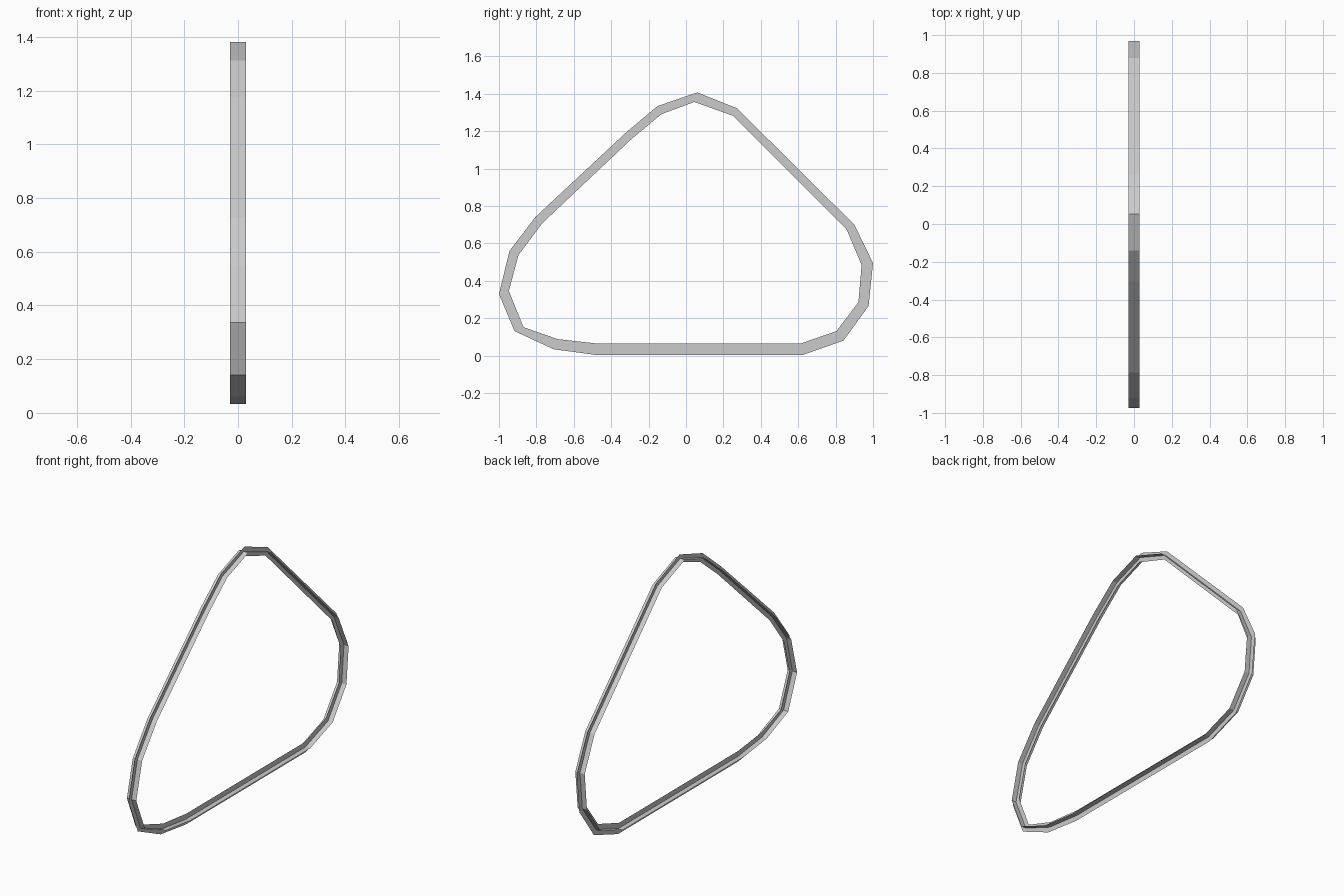
import bpy
import bmesh

if "Cube" in bpy.data.objects:
    bpy.data.objects.remove(bpy.data.objects["Cube"])

# Loop outline in the y-z plane: outer edge and inner edge of the flat band
outer = [(.06, 1.407), (.273, 1.322), (.90, .70), (1.0, .495), (.976, .265),
         (.842, .08), (.623, .003), (-.478, .003), (-.708, .034), (-.917, .131),
         (-1.0, .329), (-.944, .559), (-.805, .741), (-.318, 1.195), (-.152, 1.334)]
inner = [(.045, 1.356), (.251, 1.282), (.858, .676), (.939, .484), (.922, .286),
         (.805, .131), (.612, .064), (-.473, .064), (-.687, .088), (-.869, .152),
         (-.947, .345), (-.896, .537), (-.767, .709), (-.291, 1.158), (-.131, 1.291)]
center = [((a + c) / 2, (b + d) / 2) for (a, b), (c, d) in zip(outer, inner)]
HALF = 0.03


def band(name, rim_a, rim_b):
    """Closed strip of quads between two matching rims."""
    bm = bmesh.new()
    a = [bm.verts.new(p) for p in rim_a]
    b = [bm.verts.new(p) for p in rim_b]
    n = len(a)
    for i in range(n):
        j = (i + 1) % n
        bm.faces.new((a[i], a[j], b[j], b[i]))
    mesh = bpy.data.meshes.new(name)
    bm.to_mesh(mesh)
    bm.free()
    obj = bpy.data.objects.new(name, mesh)
    bpy.context.collection.objects.link(obj)
    return obj


# Two bands crossing at right angles give the rope its cross-shaped section
band("rope_flat_band", [(0, y, z) for y, z in outer], [(0, y, z) for y, z in inner])
band("rope_cross_band", [(-HALF, y, z) for y, z in center], [(HALF, y, z) for y, z in center])
